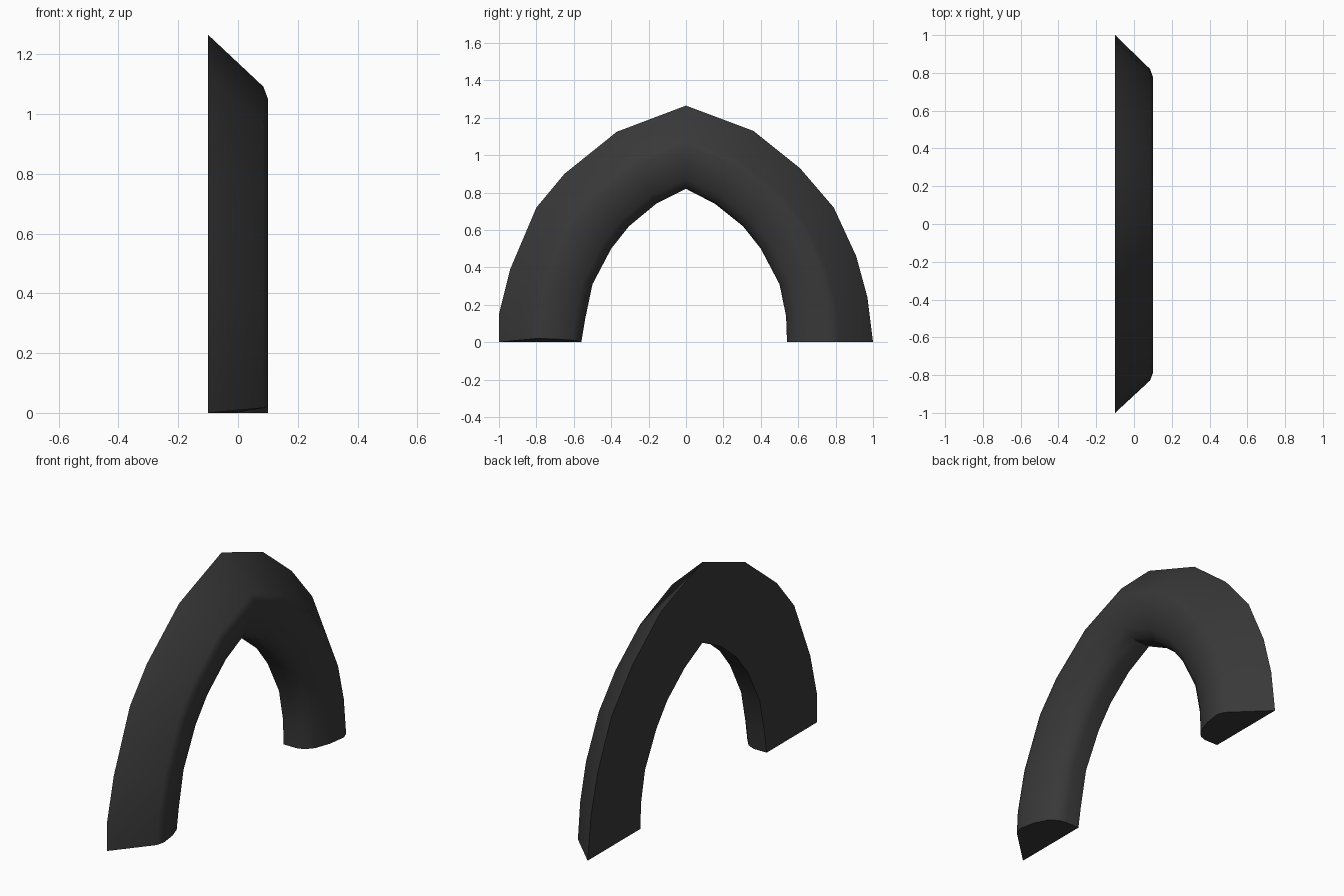
import bpy
import bmesh

if "Cube" in bpy.data.objects:
    bpy.data.objects.remove(bpy.data.objects["Cube"])

# Curves from the right foot over the apex to the left foot, as (y, z)
outer = [(1, 0), (.97, .24), (.91, .46), (.79, .72), (.61, .93), (.36, 1.13), (0, 1.265),
         (-.37, 1.125), (-.65, .9), (-.8, .72), (-.94, .39), (-1, .15), (-1, 0)]
inner = [(.54, 0), (.535, .14), (.5, .31), (.4, .5), (.305, .62), (.155, .74), (0, .82),
         (-.16, .74), (-.305, .62), (-.4, .5), (-.5, .31), (-.54, .12), (-.56, 0)]

# Moulding cross-section: (fraction from inner to outer edge, x depth)
section = [(0, -.1), (0, -.02), (.03, .02), (.12, .055), (.3, .085),
           (.52, .1), (.61, .085), (1, -.1)]

bm = bmesh.new()
rings = []
for (oy, oz), (iy, iz) in zip(outer, inner):
    rings.append([bm.verts.new((x, iy + (oy - iy) * t, iz + (oz - iz) * t))
                  for t, x in section])

# The front of the left foot is slightly eased off the ground
for v in rings[-1]:
    v.co.z += max(0, v.co.x) * .2

# Skin between stations
n = len(section)
for a, b in zip(rings, rings[1:]):
    for i in range(n):
        j = (i + 1) % n
        bm.faces.new((a[i], a[j], b[j], b[i]))

# Feet
bm.faces.new(rings[0])
bm.faces.new(rings[-1])
bmesh.ops.recalc_face_normals(bm, faces=bm.faces[:])

mesh = bpy.data.meshes.new("pointed_arch")
bm.to_mesh(mesh)
bm.free()
arch = bpy.data.objects.new("pointed_arch", mesh)
bpy.context.collection.objects.link(arch)

# Dark grey finish
mat = bpy.data.materials.new("dark_grey")
mat.diffuse_color = (.04, .04, .04, 1)
mat.use_nodes = True
mat.node_tree.nodes["Principled BSDF"].inputs["Base Color"].default_value = mat.diffuse_color
mesh.materials.append(mat)

# Soft moulding with a crisp back edge
bpy.context.view_layer.objects.active = arch
arch.select_set(True)
bpy.ops.object.shade_smooth_by_angle(angle=.8)
